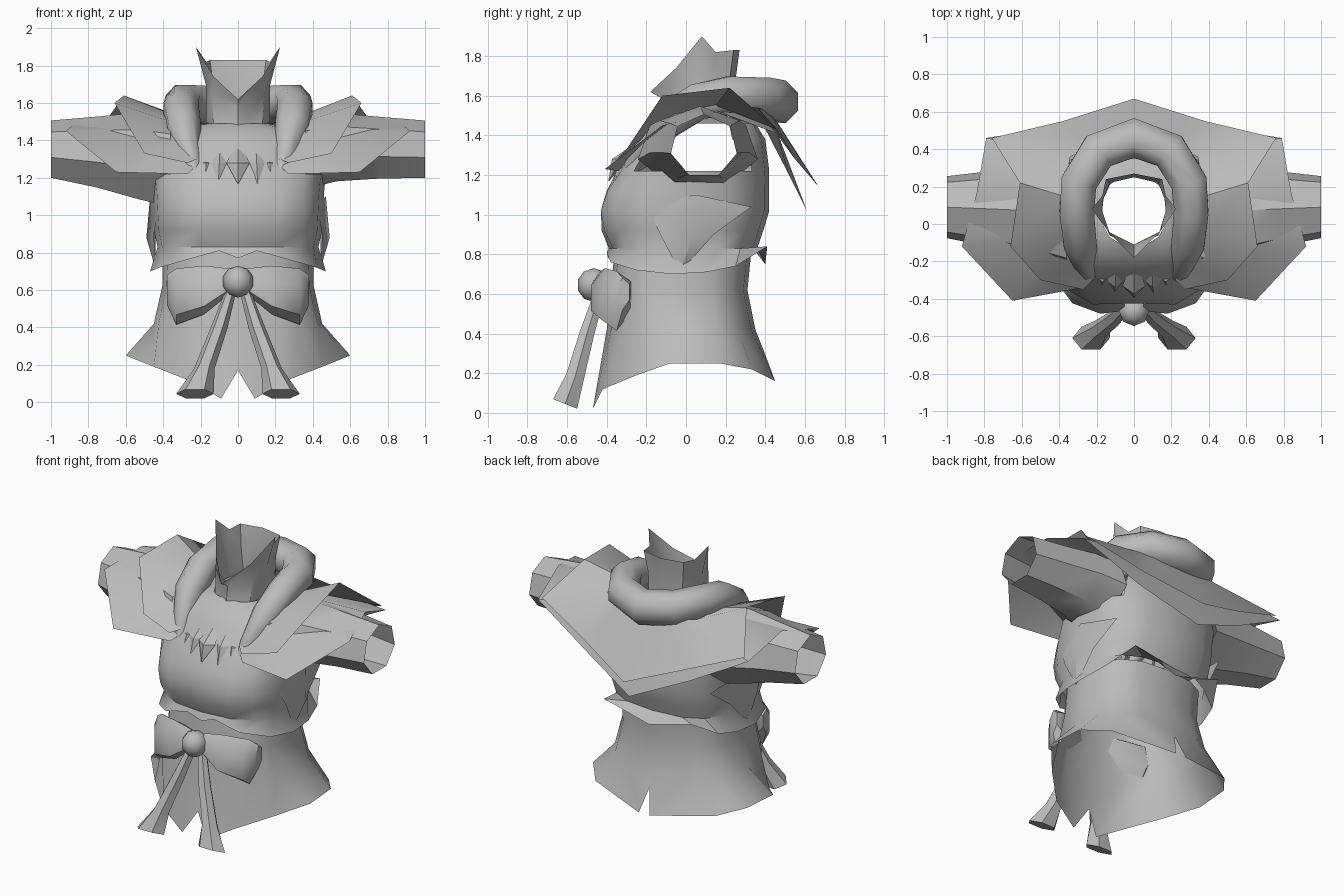
import bpy, bmesh, math
from mathutils import Vector

if "Cube" in bpy.data.objects:
    bpy.data.objects.remove(bpy.data.objects["Cube"])

cloth = bpy.data.materials.new("grey_cloth")
cloth.use_nodes = True
GREY = (0.5, 0.5, 0.5, 1)
cloth.diffuse_color = GREY
cloth.node_tree.nodes["Principled BSDF"].inputs["Base Color"].default_value = GREY


def finish(name, bm, angle=40):
    bmesh.ops.recalc_face_normals(bm, faces=bm.faces)
    me = bpy.data.meshes.new(name)
    bm.to_mesh(me)
    bm.free()
    me.materials.append(cloth)
    ob = bpy.data.objects.new(name, me)
    bpy.context.collection.objects.link(ob)
    bpy.ops.object.select_all(action="DESELECT")
    ob.select_set(True)
    bpy.context.view_layer.objects.active = ob
    bpy.ops.object.shade_smooth_by_angle(angle=math.radians(angle))
    return ob


def loft(name, rows, closed=True, caps=False, drop=None, angle=40):
    """Skin a list of equal-length point rows."""
    bm = bmesh.new()
    grid = [[bm.verts.new(p) for p in row] for row in rows]
    n = len(rows[0])
    for a, b in zip(grid, grid[1:]):
        for i in range(n if closed else n - 1):
            j = (i + 1) % n
            bm.faces.new((a[i], a[j], b[j], b[i]))
    if caps:
        bm.faces.new(grid[0])
        bm.faces.new(grid[-1])
    if drop:
        gone = [f for f in bm.faces if drop(f.calc_center_median())]
        bmesh.ops.delete(bm, geom=gone, context="FACES")
    return finish(name, bm, angle)


def flip(p, side=-1):
    return (p[0] * side, p[1], p[2])


def around(half):
    """Close a front-to-back half row into a full ring."""
    return half + [flip(p) for p in half[-2:0:-1]]


def across(half):
    """Mirror a half row that stays open at the front."""
    return half + [flip(p) for p in half[-2::-1]]


def body_ring(z, w, front, back, cleft=0):
    mid, depth = (front + back) / 2, (back - front) / 2
    pts = []
    for i in range(9):
        s, c = math.sin(math.pi * i / 8), math.cos(math.pi * i / 8)
        y = mid - depth * math.copysign(abs(c) ** 0.75, c)
        pts.append((w * max(s, 0) ** 0.75 if i < 8 else 0, y + (cleft if i == 0 else 0), z))
    return around(pts)


def oval(c, u, v, n, turn=0):
    c, u, v = Vector(c), Vector(u), Vector(v)
    angles = [2 * math.pi * (i + turn) / n for i in range(n)]
    return [tuple(c + u * math.cos(a) + v * math.sin(a)) for a in angles]


# Bodice with flared lower lip and open armholes
lip = [(0, -.39, .77), (.1, -.40, .81), (.28, -.38, .76), (.42, -.25, .72), (.47, -.07, .70),
       (.46, .1, .71), (.42, .25, .74), (.33, .41, .84), (0, .40, .75)]
bodice = [around(lip)] + [body_ring(*r) for r in (
    (.83, .43, -.39, .36), (.92, .45, -.435, .39, .01), (1.02, .455, -.455, .42, .03),
    (1.12, .46, -.42, .42, .02), (1.22, .47, -.35, .42), (1.38, .42, -.25, .40),
    (1.46, .32, -.17, .35), (1.49, .17, -.11, .25))]
loft("bodice", bodice, drop=lambda c: c.z > 1.2 and c.z < 1.45 and abs(c.x) > .33)

# Skirt with slits at front and back
hem = [(0, -.43, .17), (.09, -.47, .02), (.27, -.42, .12), (.45, -.25, .19), (.6, -.08, .25),
       (.58, .17, .25), (.45, .33, .22), (.04, .45, .16), (0, .39, .32)]
loft("skirt", [body_ring(.82, .40, -.36, .33), body_ring(.62, .405, -.38, .31),
               body_ring(.42, .45, -.40, .35), around(hem)])

# Folds at the sides of the bodice
for side, label in ((1, "left"), (-1, "right")):
    fold = [[(.42, -.2, 1.06), (.45, -.13, .9), (.44, -.03, .71)],
            [(.47, .05, 1.1), (.49, .03, .88), (.44, -.03, .71)],
            [(.41, .33, 1.04), (.44, .14, .9), (.44, -.02, .72)]]
    loft(label + "_side_fold", [[flip(p, side) for p in row] for row in fold], closed=False)

    # Sleeves, one hanging looser at the armpit
    low = 1.17 if side > 0 else 1.07
    sleeve = []
    for x, y, ry, bottom, top in ((.36, .06, .31, low - .04, 1.52), (.53, .07, .26, low, 1.54),
                                  (.75, .08, .21, (low + 1.2) / 2, 1.52), (1, .09, .17, 1.19, 1.5)):
        z, rz = (bottom + top) / 2, (top - bottom) / 2
        sleeve.append(oval((x * side, y, z), (0, 0, rz * 1.04), (0, ry, 0), 7))
    loft(label + "_sleeve", sleeve)

    # Bow loop
    loop = [oval((x * side, y, z), (0, ry, .3 * ry), (0, 0, rz), 6, .5) for x, y, z, ry, rz in (
        (.05, -.43, .645, .04, .07), (.18, -.41, .6, .08, .13),
        (.33, -.35, .565, .085, .15), (.38, -.32, .6, .04, .08))]
    loft(label + "_bow_loop", loop, caps=True)

    # Bow ribbon tail
    tail = [oval((x * side, y, z), (rx, 0, 0), (0, ry, -.4 * ry), 6) for x, y, z, rx, ry in (
        (.04, -.44, .59, .03, .03), (.1, -.5, .4, .045, .04),
        (.18, -.56, .18, .055, .05), (.23, -.61, .045, .1, .07))]
    loft(label + "_ribbon_tail", tail, caps=True)

# Bow knot
bm = bmesh.new()
bmesh.ops.create_uvsphere(bm, u_segments=8, v_segments=5, radius=.085)
bmesh.ops.translate(bm, verts=bm.verts, vec=(0, -.465, .645))
finish("bow_knot", bm, 60)

# Two-layer shoulder cape
inner = [(.22, -.3, 1.3), (.28, -.2, 1.4), (.36, -.05, 1.5), (.38, .15, 1.55),
         (.34, .36, 1.54), (.2, .42, 1.52), (0, .44, 1.5)]
upper = [(.27, -.35, 1.28), (.5, -.3, 1.33), (.66, -.12, 1.6), (.61, .22, 1.64),
         (.76, .46, 1.43), (.38, .55, 1.28), (0, .67, 1.14)]
lower = [(.27, -.34, 1.22), (.65, -.41, 1.23), (.92, -.12, 1.45), (.84, .17, 1.52),
         (.79, .46, 1.41), (.4, .52, 1.2), (0, .61, 1.02)]
under = [(x, y, z - .03) for x, y, z in inner]
loft("upper_cape", [across(inner), across(upper)], closed=False, angle=30)
loft("lower_cape", [across(under), across(lower)], closed=False, angle=30)

# Padded roll collar
half = [(.2, -.32, 1.14, .012), (.25, -.25, 1.3, .055), (.29, -.1, 1.47, .095),
        (.305, .06, 1.57, .1), (.295, .22, 1.6, .105), (.19, .39, 1.59, .11), (0, .46, 1.57, .115)]
path = half + [(-x, y, z, r) for x, y, z, r in half[-2::-1]]
rings = []
for i, (x, y, z, r) in enumerate(path):
    a, b = path[max(i - 1, 0)], path[min(i + 1, len(path) - 1)]
    along = (Vector(b[:3]) - Vector(a[:3])).normalized()
    out = along.cross(Vector((0, 0, 1))).normalized()
    rings.append(oval((x, y, z), out * r, out.cross(along) * r, 8, .5))
loft("roll_collar", rings, caps=True, angle=60)

# Standing neck collar with two side points
neck = [
    [(0, -.13, 1.45), (.13, -.06, 1.47), (.17, .06, 1.5), (.165, .15, 1.5), (.12, .23, 1.5), (0, .25, 1.5)],
    [(0, -.11, 1.58), (.14, -.04, 1.64), (.17, .07, 1.69), (.165, .13, 1.69), (.13, .22, 1.68), (0, .25, 1.68)],
    [(0, -.18, 1.62), (.13, -.05, 1.74), (.225, .08, 1.9), (.17, .15, 1.82), (.15, .24, 1.83), (0, .27, 1.83)]]
loft("neck_collar", [around(row) for row in neck])

# Row of claws on the chest
for i, (x, top, r) in enumerate(((-.17, 1.31, .03), (-.1, 1.37, .042), (0, 1.36, .062),
                                 (.1, 1.37, .042), (.17, 1.31, .03))):
    back = .25 * abs(x)
    claw = [oval((cx, y + back, z), (w, 0, 0), (0, w * .7, 0), 4) for cx, y, z, w in (
        (x * .95, -.24, top, r * .4), (x, -.33, 1.28, r), (x * 1.05, -.39, 1.17, .003))]
    loft("claw_%d" % (i + 1), claw, caps=True, angle=30)
